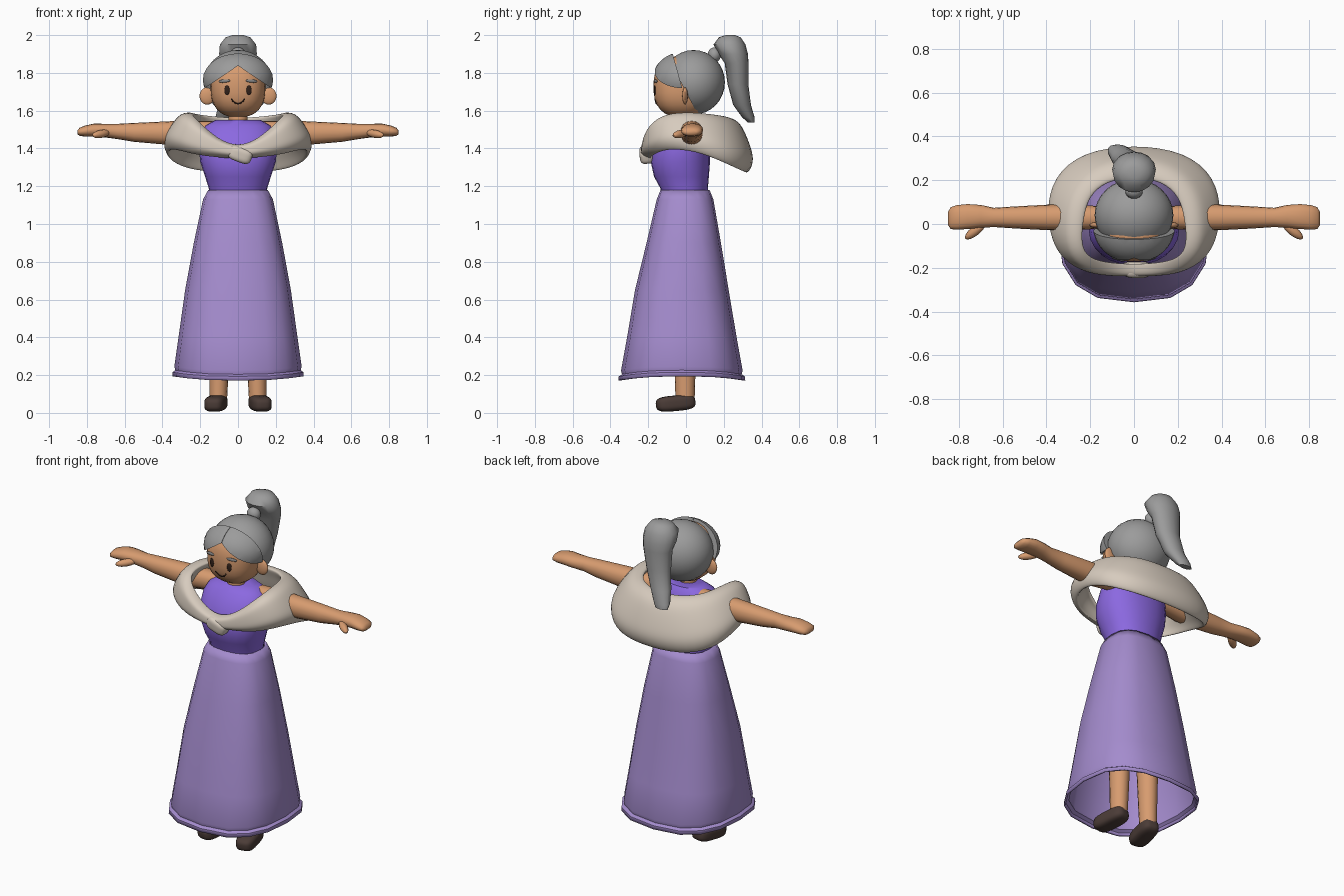
import bpy, bmesh, math
from mathutils import Vector, Euler, Matrix

if "Cube" in bpy.data.objects:
    bpy.data.objects.remove(bpy.data.objects["Cube"], do_unlink=True)


def material(name, r, g, b):
    m = bpy.data.materials.new(name)
    m.use_nodes = True
    m.diffuse_color = (r, g, b, 1)
    bsdf = next(n for n in m.node_tree.nodes if n.type == 'BSDF_PRINCIPLED')
    bsdf.inputs["Base Color"].default_value = (r, g, b, 1)
    bsdf.inputs["Roughness"].default_value = 0.8
    return m


SKIN = material("warm skin", 0.68, 0.33, 0.16)
HAIR = material("grey hair", 0.33, 0.33, 0.33)
BROW = material("brow grey", 0.24, 0.24, 0.24)
DARK = material("dark brown", 0.03, 0.015, 0.01)
SHOE = material("shoe brown", 0.07, 0.045, 0.038)
SKIRT = material("dusty purple", 0.37, 0.26, 0.61)
BODICE = material("bright purple", 0.26, 0.14, 0.75)
SHAWL = material("cream wool", 0.68, 0.6, 0.515)


def finish(name, bm, mat, subsurf=0, angle=40):
    bmesh.ops.recalc_face_normals(bm, faces=bm.faces)
    me = bpy.data.meshes.new(name)
    bm.to_mesh(me)
    bm.free()
    me.materials.append(mat)
    ob = bpy.data.objects.new(name, me)
    bpy.context.collection.objects.link(ob)
    bpy.ops.object.select_all(action='DESELECT')
    ob.select_set(True)
    bpy.context.view_layer.objects.active = ob
    bpy.ops.object.shade_smooth_by_angle(angle=math.radians(angle))
    if subsurf:
        mod = ob.modifiers.new("smooth", 'SUBSURF')
        mod.levels = mod.render_levels = subsurf
    return ob


def ring(c, u, v, n=12, p=2):
    """Closed superellipse around c with half axes u and v."""
    pts = []
    for i in range(n):
        a = math.tau * i / n
        k = [math.copysign(abs(t) ** (2 / p), t) for t in (math.cos(a), math.sin(a))]
        pts.append(Vector(c) + Vector(u) * k[0] + Vector(v) * k[1])
    return pts


def loft(name, rings, mat, closed=False, caps=True, **kw):
    bm = bmesh.new()
    rows = [[bm.verts.new(p) for p in r] for r in rings]
    n = len(rows[0])
    pairs = list(zip(rows, rows[1:])) + ([(rows[-1], rows[0])] if closed else [])
    for a, b in pairs:
        for i in range(n):
            j = (i + 1) % n
            bm.faces.new((a[i], a[j], b[j], b[i]))
    if caps and not closed:
        bm.faces.new(rows[0])
        bm.faces.new(rows[-1])
    return finish(name, bm, mat, **kw)


def stack(name, rows, mat, n=16, p=2, **kw):
    """Loft of horizontal sections given as (x, y, z, rx, ry)."""
    return loft(name, [ring((x, y, z), (rx, 0, 0), (0, ry, 0), n, p)
                       for x, y, z, rx, ry in rows], mat, **kw)


def blob(name, c, r, mat, p=2, rot=(0, 0, 0), cuts=(), seg=32):
    """Rounded solid, optionally trimmed by planes (point, normal to keep)."""
    bm = bmesh.new()
    bmesh.ops.create_uvsphere(bm, u_segments=seg, v_segments=seg // 2, radius=1)
    m = Matrix.Translation(c) @ Euler(rot).to_matrix().to_4x4() @ Matrix.Diagonal((*r, 1))
    for v in bm.verts:
        v.co = m @ (v.co / sum(abs(t) ** p for t in v.co) ** (1 / p))
    for co, no in cuts:
        res = bmesh.ops.bisect_plane(bm, geom=bm.verts[:] + bm.edges[:] + bm.faces[:],
                                     plane_co=co, plane_no=no, clear_inner=True)
        rim = [e for e in res["geom_cut"] if isinstance(e, bmesh.types.BMEdge)]
        bmesh.ops.edgeloop_fill(bm, edges=rim)
    return finish(name, bm, mat)


# Skirt with a flared hem that rises slightly at the sides
skirt_rows = [(1.18, -.005, .158, .13), (1.13, -.005, .185, .15), (.9, -.012, .234, .197),
              (.65, -.022, .28, .248), (.4, -.022, .315, .29), (.235, -.022, .337, .322),
              (.215, -.022, .332, .317), (.204, -.022, .347, .334), (.183, -.022, .348, .336)]
skirt_rings = [ring((0, y, z), (rx, 0, 0), (0, ry, 0), 16, 2.6) for z, y, rx, ry in skirt_rows]
for r in skirt_rings[5:]:
    for i, pt in enumerate(r):
        pt.z += .011 * math.cos(2 * math.tau * i / 16)
skirt = loft("skirt", skirt_rings, SKIRT, caps=False, angle=30)
thick = skirt.modifiers.new("cloth", 'SOLIDIFY')
thick.thickness = .01

# Bodice and neck
stack("bodice", [(0, -.008, 1.15, .15, .122), (0, -.01, 1.19, .155, .126),
                 (0, -.024, 1.25, .174, .145), (0, -.03, 1.33, .2, .157),
                 (0, -.025, 1.4, .207, .15), (0, -.012, 1.47, .2, .13),
                 (0, .0, 1.52, .175, .105), (0, .005, 1.55, .12, .075)],
      BODICE, n=24, p=2.2)
stack("neck", [(0, -.02, 1.48, .052, .05), (0, -.02, 1.54, .05, .048),
               (0, -.015, 1.62, .05, .048)], SKIN)

# Shawl: (upper edge, lower edge, thickness) from the knot round to the back
half = [((.11, -.185, 1.45), (.11, -.195, 1.355), .03),
        ((.21, -.165, 1.54), (.235, -.175, 1.37), .035),
        ((.25, -.1, 1.58), (.345, -.11, 1.405), .042),
        ((.24, .02, 1.585), (.385, .05, 1.395), .045),
        ((.215, .13, 1.575), (.36, .2, 1.335), .045),
        ((.13, .205, 1.565), (.235, .305, 1.285), .045)]


def flip(k):
    return tuple((-p[0], p[1], p[2]) for p in k[:2]) + (k[2],)


front = ((0, -.19, 1.405), (0, -.195, 1.345), .028)
back = ((0, .225, 1.555), (0, .335, 1.275), .045)
keys = [front] + half + [back] + [flip(k) for k in reversed(half)]
mids = [(Vector(u) + Vector(l)) / 2 for u, l, t in keys]
shawl_rings = []
for i, (u, l, t) in enumerate(keys):
    tangent = mids[(i + 1) % len(keys)] - mids[i - 1]
    a = (Vector(u) - Vector(l)) * .53
    out = tangent.cross(a).normalized()
    if out.dot(mids[i] - Vector((0, .03, 1.35))) < 0:
        out = -out
    sec = []
    for j in range(14):
        f = math.tau * j / 14
        bulge = t * math.sin(f) + .025 * math.sin(f) ** 2 - .007 * math.cos(4 * f)
        sec.append(mids[i] + a * math.cos(f) + out * bulge)
    shawl_rings.append(sec)
loft("shawl", shawl_rings, SHAWL, closed=True, subsurf=2, angle=180)
blob("shawl_knot", (.012, -.208, 1.368), (.064, .038, .04), SHAWL, p=3.5, rot=(.1, .35, 0))

# Arms, hands, legs, shoes and ears
arm_rows = [(.13, .03, 1.495, .05, .05), (.3, .03, 1.485, .06, .062), (.4, .03, 1.482, .058, .06),
            (.55, .03, 1.485, .05, .05), (.64, .03, 1.49, .044, .04), (.7, .035, 1.494, .052, .036),
            (.76, .034, 1.497, .057, .035), (.81, .03, 1.492, .056, .029),
            (.838, .027, 1.488, .05, .022), (.85, .025, 1.486, .03, .01)]
for s, side in ((1, "left"), (-1, "right")):
    loft(side + "_arm", [ring((s * x, y, z), (0, ry, 0), (0, 0, rz), 16, 2.2)
                         for x, y, z, ry, rz in arm_rows], SKIN, angle=60)
    blob(side + "_thumb", (s * .725, -.03, 1.477), (.06, .022, .021), SKIN,
         rot=(0, s * .15, -s * .68), seg=16)
    stack(side + "_leg", [(s * .105, -.005, .05, .046, .05), (s * .102, -.005, .18, .05, .054),
                          (s * .098, -.005, .5, .06, .064), (s * .085, -.005, 1.05, .07, .075)],
          SKIN)
    blob(side + "_shoe", (s * .117, -.055, .051), (.054, .104, .041), SHOE, p=3.5,
         rot=(.09, 0, s * .18))
    blob(side + "_ear", (s * .163, -.005, 1.678), (.041, .015, .046), SKIN, seg=20)

# Head
HC, HR, HP = (0, -.02, 1.727), (.145, .152, .162), 2.5
blob("head", HC, HR, SKIN, p=HP)


def face_point(x, z, lift=0.0):
    k = 1 - abs(x / HR[0]) ** HP - abs((z - HC[2]) / HR[2]) ** HP
    return Vector((x, HC[1] - HR[1] * k ** (1 / HP) - lift, z))


# Eyes, brows and mouth
for s, side in ((1, "left"), (-1, "right")):
    blob(side + "_eye", face_point(s * .058, 1.708), (.014, .005, .026), DARK,
         rot=(0, 0, s * .15), seg=16)
    blob(side + "_brow", face_point(s * .072, 1.757, .001), (.032, .006, .009), BROW,
         rot=(0, s * .08, s * .25), seg=16)
smile = bpy.data.curves.new("mouth", 'CURVE')
smile.dimensions = '3D'
smile.bevel_depth = .0035
line = smile.splines.new('POLY')
line.points.add(8)
for i, pt in enumerate(line.points):
    t = i / 4 - 1
    pt.co = (*face_point(.036 * t, 1.637 + .025 * t * t), 1)
smile.materials.append(DARK)
bpy.context.collection.objects.link(bpy.data.objects.new("mouth", smile))

# Hair: back cap, two swept fringe lobes, tie and ponytail
blob("hair_cap", (0, .04, 1.75), (.18, .166, .171), HAIR,
     cuts=[((0, .02, 1.66), (0, .22, .115))])
for s, side in ((1, "left"), (-1, "right")):
    blob(side + "_fringe", (s * .004, -.01, 1.766), (.184, .168, .146), HAIR,
         cuts=[((s * .001, 0, 1.8), (s, 0, 0)),
               ((0, 0, 1.838), (s * .125, 0, .185)),
               ((0, -.02, 1.72), (0, -.18, -.05))])
blob("hair_tie", (0, .15, 1.895), (.04, .035, .04), HAIR, seg=20)
stack("ponytail", [(0, .235, 2.0, .03, .025), (0, .232, 1.988, .066, .058),
                   (0, .23, 1.95, .096, .085), (0, .25, 1.9, .1, .078),
                   (0, .268, 1.85, .088, .063), (-.01, .275, 1.74, .074, .055),
                   (-.04, .297, 1.63, .062, .047), (-.07, .33, 1.565, .05, .033),
                   (-.078, .345, 1.538, .04, .018)], HAIR, angle=60)
